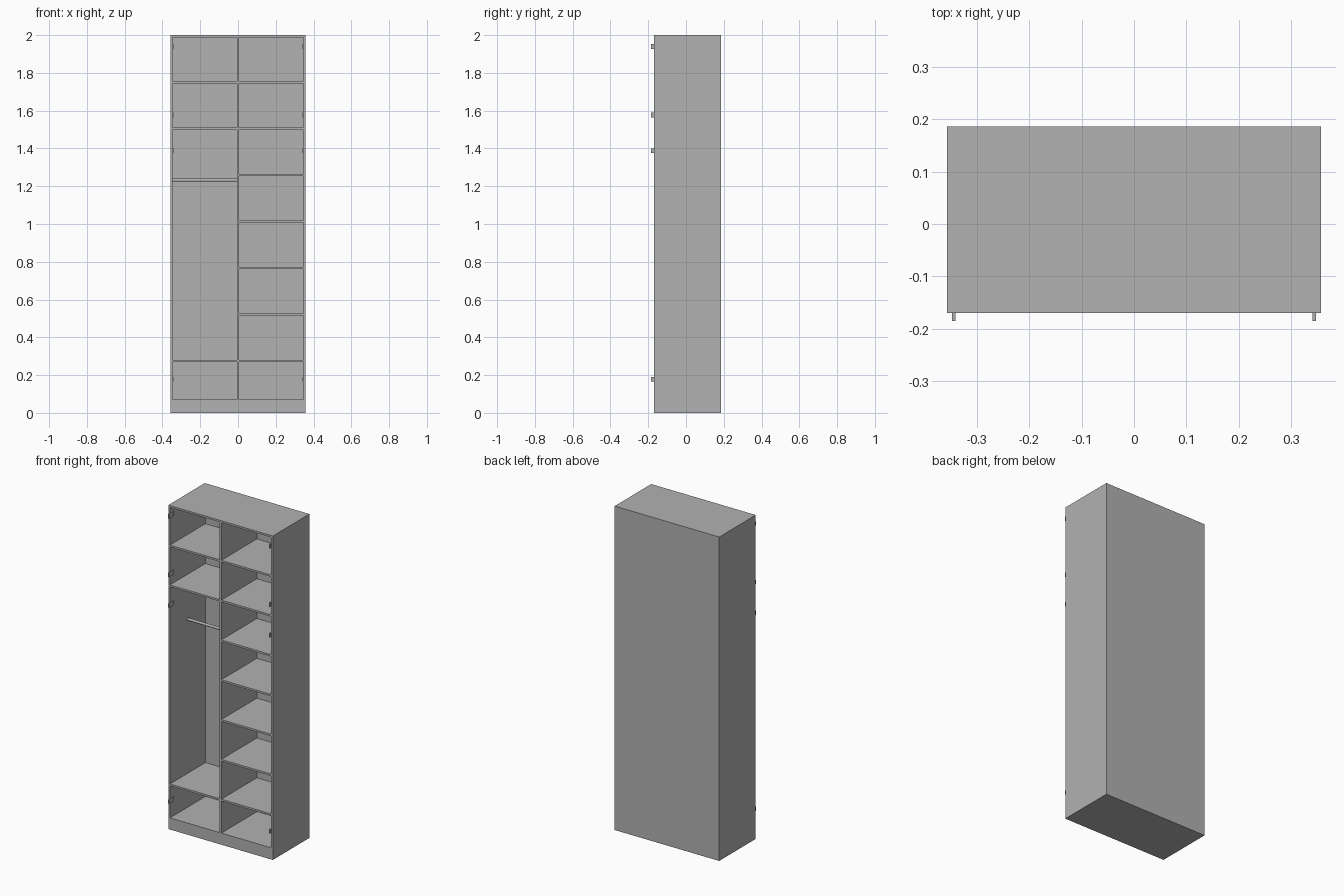
import bpy
import bmesh
from mathutils import Matrix, Vector

cube = bpy.data.objects.get("Cube")
if cube:
    bpy.data.objects.remove(cube, do_unlink=True)

GREY = (0.445, 0.445, 0.445, 1.0)
grey = bpy.data.materials.new("plain grey")
grey.use_nodes = True
grey.diffuse_color = GREY
grey.node_tree.nodes["Principled BSDF"].inputs["Base Color"].default_value = GREY

# Main dimensions
HALF_W, FRONT, BACK, HEIGHT = 0.357, -0.17, 0.186, 2.0
BOARD = 0.0115
PLINTH = 0.072
INNER_W = HALF_W - BOARD
INNER_TOP = HEIGHT - BOARD
INNER_BACK = BACK - 0.01
DIVIDER = BOARD / 2


def finish(bm, name):
    mesh = bpy.data.meshes.new(name)
    bmesh.ops.recalc_face_normals(bm, faces=bm.faces)
    bm.to_mesh(mesh)
    bm.free()
    mesh.materials.append(grey)
    obj = bpy.data.objects.new(name, mesh)
    bpy.context.collection.objects.link(obj)
    return obj


def box_mesh(lo, hi):
    lo, hi = Vector(lo), Vector(hi)
    bm = bmesh.new()
    matrix = Matrix.Translation((lo + hi) / 2) @ Matrix.Diagonal((*(hi - lo), 1))
    bmesh.ops.create_cube(bm, size=1, matrix=matrix)
    return bm


def box(name, lo, hi):
    return finish(box_mesh(lo, hi), name)


# Carcass: a solid block with two tall openings pushed in from the front
bm = box_mesh((-HALF_W, FRONT, 0), (HALF_W, BACK, HEIGHT))
cuts = [(x, (1, 0, 0)) for x in (-INNER_W, -DIVIDER, DIVIDER, INNER_W)]
cuts += [(z, (0, 0, 1)) for z in (PLINTH, INNER_TOP)]
for distance, axis in cuts:
    bmesh.ops.bisect_plane(bm, geom=bm.verts[:] + bm.edges[:] + bm.faces[:],
                           plane_co=Vector(axis) * distance, plane_no=axis)
openings = []
for face in bm.faces:
    c = face.calc_center_median()
    if (abs(c.y - FRONT) < 0.001 and DIVIDER < abs(c.x) < INNER_W
            and PLINTH < c.z < INNER_TOP):
        openings.append(face)
pushed = bmesh.ops.extrude_discrete_faces(bm, faces=openings)["faces"]
for face in pushed:
    bmesh.ops.translate(bm, verts=face.verts, vec=(0, INNER_BACK - FRONT, 0))
bmesh.ops.dissolve_limit(bm, angle_limit=0.01, verts=bm.verts, edges=bm.edges)
finish(bm, "carcass")

# Shelves: seven on the left, three on the right beside the hanging space
tops = [1.756 - 0.2458 * i for i in range(7)]
for i, top in enumerate(tops):
    box(f"left_shelf_{i + 1}", (DIVIDER, FRONT, top - BOARD), (INNER_W, INNER_BACK, top))
for i in (0, 1, 6):
    box(f"right_shelf_{i + 1}", (-INNER_W, FRONT, tops[i] - BOARD),
        (-DIVIDER, INNER_BACK, tops[i]))

# Clothes rail
bm = bmesh.new()
matrix = (Matrix.Translation((-(INNER_W + DIVIDER) / 2, 0.005, 1.232))
          @ Matrix.Rotation(1.5708, 4, "Y"))
bmesh.ops.create_cone(bm, cap_ends=True, segments=24, radius1=0.008, radius2=0.008,
                      depth=INNER_W - DIVIDER, matrix=matrix)
rail = finish(bm, "clothes_rail")
bpy.context.view_layer.objects.active = rail
rail.select_set(True)
bpy.ops.object.shade_smooth_by_angle()

# Hinge plates along both inner sides
for side, sign in (("left", 1), ("right", -1)):
    for i, z in enumerate((0.178, 1.388, 1.578, 1.939)):
        x1, x2 = sorted((sign * 0.341, sign * 0.3475))
        box(f"{side}_hinge_{i + 1}", (x1, -0.185, z - 0.013), (x2, -0.135, z + 0.013))
